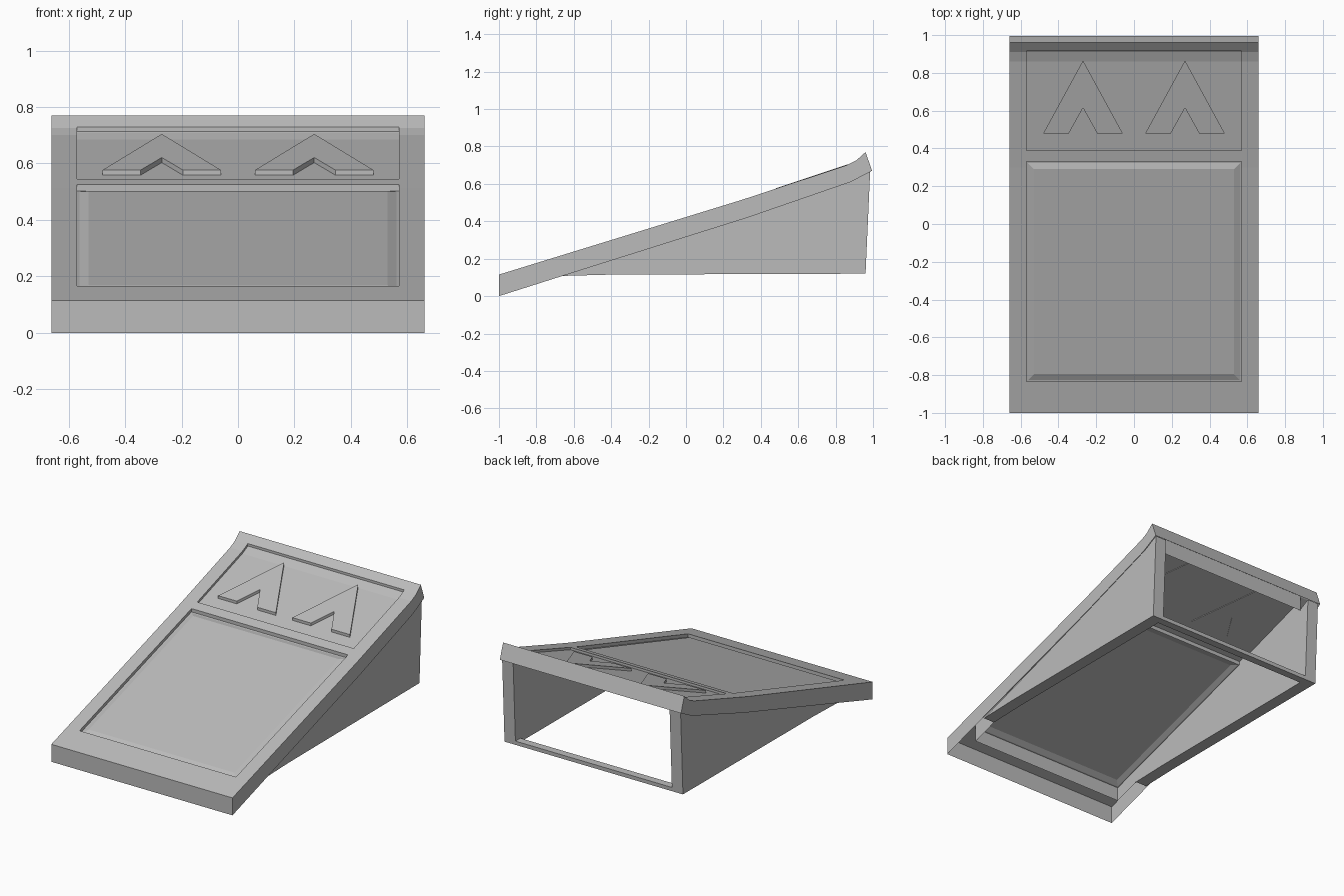
import bpy, bmesh

if "Cube" in bpy.data.objects:
    bpy.data.objects.remove(bpy.data.objects["Cube"])

grey = bpy.data.materials.new("plain grey")
grey.use_nodes = True
grey.diffuse_color = (0.5, 0.5, 0.5, 1)
grey.node_tree.nodes["Principled BSDF"].inputs["Base Color"].default_value = (0.5, 0.5, 0.5, 1)

HALF, INNER, WALL = 0.66, 0.57, 0.65
FRONT, BACK = -1.0, 0.96
LOWER = (-0.835, 0.33)
UPPER = (0.39, 0.915)
TOP = [(-1, 0.115), (0.3, 0.515), (0.86, 0.70), (0.91, 0.725), (0.96, 0.77)]
UNDER = [(-1, 0.0), (-0.66, 0.108), (0.33, 0.42), (0.88, 0.61), (0.995, 0.67)]


def height(y, line):
    """Height of a side profile line at y."""
    for (y0, z0), (y1, z1) in zip(line, line[1:]):
        if y <= y1:
            return z0 + (z1 - z0) * (y - y0) / (y1 - y0)
    return line[-1][1]


def top(y):
    return height(y, TOP)


def under(y):
    return height(y, UNDER)


def steps(y0, y1):
    """Stations along y, including the bends of the profiles."""
    bends = {y for y, z in TOP + UNDER if y0 < y < y1}
    return sorted(bends | {y0, y1})


def finish(name, bm):
    bmesh.ops.remove_doubles(bm, verts=bm.verts, dist=0.0005)
    bmesh.ops.recalc_face_normals(bm, faces=bm.faces)
    mesh = bpy.data.meshes.new(name)
    bm.to_mesh(mesh)
    bm.free()
    mesh.materials.append(grey)
    obj = bpy.data.objects.new(name, mesh)
    bpy.context.collection.objects.link(obj)
    return obj


def face(bm, *points):
    return bm.faces.new([bm.verts.new(p) for p in points])


def prism(name, outline, shift):
    """Solid made by pushing a flat outline along a vector."""
    bm = bmesh.new()
    base = face(bm, *outline)
    moved = bmesh.ops.extrude_face_region(bm, geom=[base])["geom"]
    verts = [g for g in moved if isinstance(g, bmesh.types.BMVert)]
    bmesh.ops.translate(bm, verts=verts, vec=shift)
    return finish(name, bm)


def strip(bm, x0, x1, y0, y1, drop=0.0):
    """Sheet following the slope."""
    ys = steps(y0, y1)
    for a, b in zip(ys, ys[1:]):
        face(bm, (x0, a, top(a) - drop), (x1, a, top(a) - drop),
             (x1, b, top(b) - drop), (x0, b, top(b) - drop))


def side_skirt(bm, x, y0, y1, tail=None):
    """Upright sheet along y from the top down to the underside."""
    ys = steps(y0, y1)
    for a, b in zip(ys, ys[1:]):
        face(bm, (x, a, under(a)), (x, b, under(b)), (x, b, top(b)), (x, a, top(a)))
    if tail:
        face(bm, (x, y1, under(y1)), (x, *tail), (x, y1, top(y1)))


def cross_skirt(bm, half, y, low_y=None):
    low_y = y if low_y is None else low_y
    face(bm, (-half, y, top(y)), (half, y, top(y)),
         (half, low_y, under(low_y)), (-half, low_y, under(low_y)))


# Sloping frame: hollow rails round two openings
bm = bmesh.new()
for s in (-1, 1):
    strip(bm, s * INNER, s * HALF, FRONT, BACK)
    side_skirt(bm, s * HALF, FRONT, BACK, UNDER[-1])
    side_skirt(bm, s * INNER, LOWER[0], UPPER[1])
for y0, y1 in ((FRONT, LOWER[0]), (LOWER[1], UPPER[0]), (UPPER[1], BACK)):
    strip(bm, -INNER, INNER, y0, y1)
cross_skirt(bm, HALF, FRONT)
cross_skirt(bm, HALF, BACK, UNDER[-1][0])
cross_skirt(bm, INNER, LOWER[0])
cross_skirt(bm, INNER, UPPER[1])
for y in (LOWER[1], UPPER[0]):
    face(bm, (-INNER, y, top(y)), (INNER, y, top(y)),
         (INNER, y, top(y) - 0.025), (-INNER, y, top(y) - 0.025))
finish("sloping_frame", bm)

# Lower panel: raised field with sloping margins
bm = bmesh.new()
rings = []
for inset, drop in ((0, 0.022), (0.008, 0.022), (0.04, 0.01)):
    x, y0, y1 = INNER - inset, LOWER[0] + inset, LOWER[1] - inset
    rings.append([(px, py, top(py) - drop)
                  for px, py in ((-x, y0), (x, y0), (x, y1), (-x, y1))])
for outer, inner in zip(rings, rings[1:]):
    for i in range(4):
        j = (i + 1) % 4
        face(bm, outer[i], outer[j], inner[j], inner[i])
face(bm, *rings[-1])
finish("lower_panel", bm)

# Upper panel
bm = bmesh.new()
strip(bm, -INNER, INNER, *UPPER, drop=0.016)
finish("upper_panel", bm)

# Raised arrowheads
ARROW = [(0, 0.865), (-0.21, 0.48), (-0.075, 0.48), (0, 0.615), (0.075, 0.48), (0.21, 0.48)]
for side, s in (("left", 1), ("right", -1)):
    outline = [(s * 0.27 + x, y, top(y) - 0.02) for x, y in ARROW]
    prism(side + "_arrowhead", outline, (0, 0, 0.022))

# Side walls
WALL_OUTLINE = [(-0.66, 0.108), (-0.4, 0.115), (0.96, 0.12), (0.985, 0.675),
                (0.88, 0.62), (0.33, 0.43)]
for side, s in (("left", 1), ("right", -1)):
    prism(side + "_wall", [(s * WALL, y, z) for y, z in WALL_OUTLINE],
          (s * (INNER - WALL), 0, 0))

# Low bar joining the walls at the back
prism("back_bar", [(-INNER, 0.91, 0.12), (-INNER, 0.96, 0.12),
                   (-INNER, 0.961, 0.145), (-INNER, 0.91, 0.145)], (2 * INNER, 0, 0))
